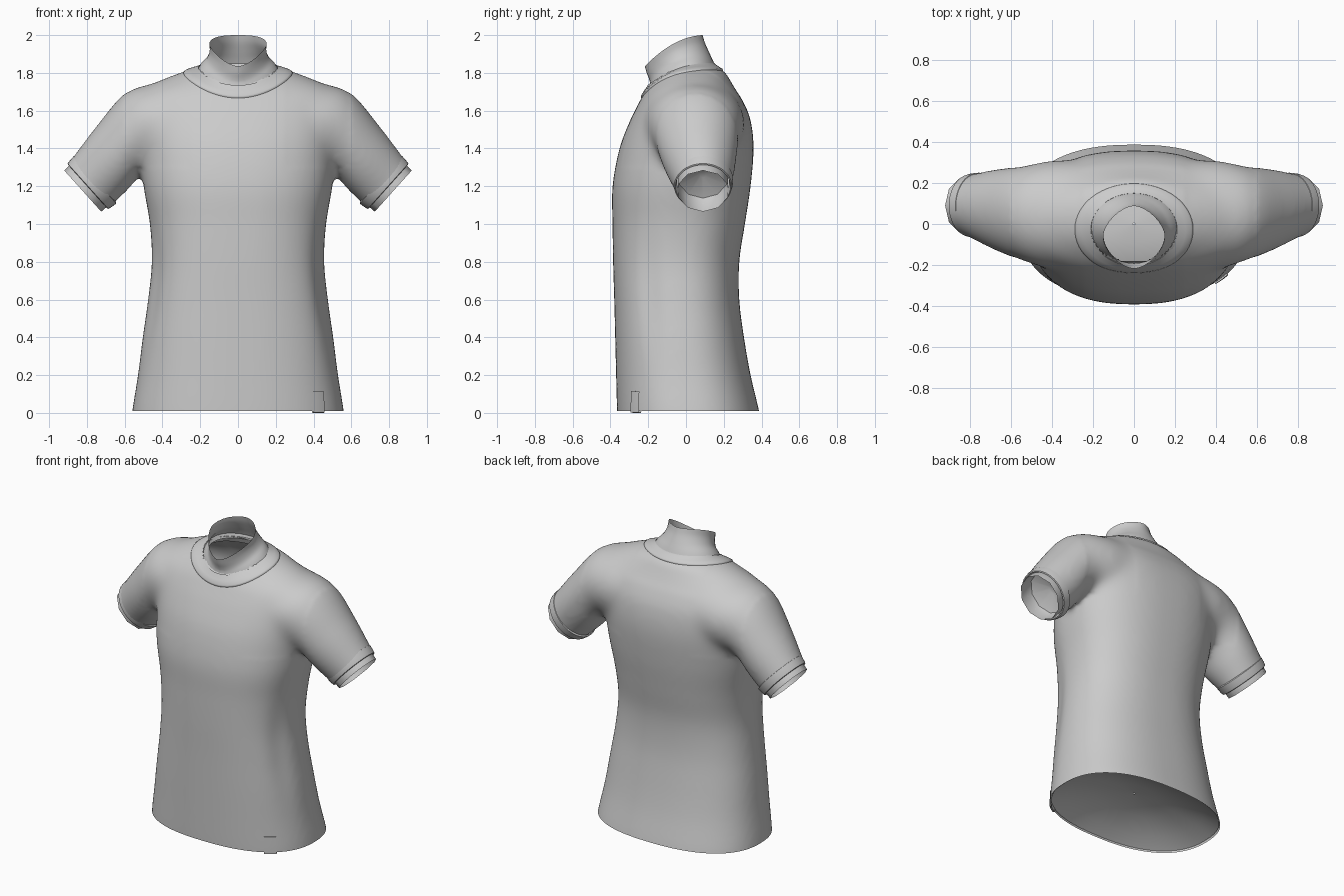
import bpy, bmesh, math
from mathutils import Vector
from mathutils.bvhtree import BVHTree

if "Cube" in bpy.data.objects:
    bpy.data.objects.remove(bpy.data.objects["Cube"])

grey = bpy.data.materials.new("plain_grey")
grey.use_nodes = True
grey.diffuse_color = (0.6, 0.6, 0.6, 1)
grey.node_tree.nodes["Principled BSDF"].inputs["Base Color"].default_value = (0.6, 0.6, 0.6, 1)


def catmull(rows, steps):
    """Smoothly resample a list of parameter rows."""
    out = []
    for i in range(len(rows) - 1):
        a, b, c, d = (rows[min(max(k, 0), len(rows) - 1)] for k in range(i - 1, i + 3))
        for s in range(steps):
            t = s / steps
            out.append([0.5 * (2 * q + (r - p) * t + (2 * p - 5 * q + 4 * r - w) * t * t
                               + (3 * q - p - 3 * r + w) * t ** 3)
                        for p, q, r, w in zip(a, b, c, d)])
    return out + [list(rows[-1])]


def loft(bm, rings, caps=False):
    """Skin closed rings of equal length."""
    vs = [[bm.verts.new(p) for p in ring] for ring in rings]
    n = len(vs[0])
    faces = [bm.faces.new((a[i], a[(i + 1) % n], b[(i + 1) % n], b[i]))
             for a, b in zip(vs, vs[1:]) for i in range(n)]
    if caps:
        faces += [bm.faces.new(vs[0]), bm.faces.new(vs[-1])]
    bmesh.ops.recalc_face_normals(bm, faces=faces)


def finish(name, bm, angle=40):
    me = bpy.data.meshes.new(name)
    bm.to_mesh(me)
    bm.free()
    me.materials.append(grey)
    ob = bpy.data.objects.new(name, me)
    bpy.context.collection.objects.link(ob)
    bpy.ops.object.select_all(action="DESELECT")
    ob.select_set(True)
    bpy.context.view_layer.objects.active = ob
    bpy.ops.object.shade_smooth_by_angle(angle=math.radians(angle))
    return ob


def power(v, e):
    return math.copysign(abs(v) ** e, v)


def section(z, hw, yf, yb, p, n=64):
    """Rounded body slice with a shallow drape fold at each front side."""
    ring = []
    for i in range(n):
        a = math.tau * i / n
        c, s = math.cos(a), math.sin(a)
        fold = 0.04 * math.exp(-((s + 0.35) / 0.2) ** 2 - ((z - 0.65) / 0.35) ** 2)
        ring.append(Vector((hw * power(c, 2 / p) * (1 - fold),
                            (yf + yb) / 2 + (yb - yf) / 2 * power(s, 2 / p) * (1 - fold), z)))
    return ring


def loop(hw, yf, yb, zf, zs, zb, p=2, n=64):
    """Tilted neck loop with front, side and back heights."""
    ring = []
    for i in range(n):
        a = math.tau * i / n
        c, s = power(math.cos(a), 2 / p), power(math.sin(a), 2 / p)
        ring.append(Vector((hw * c, (yf + yb) / 2 + (yb - yf) / 2 * s,
                            zs + (zb - zf) / 2 * s + ((zb + zf) / 2 - zs) * s * s)))
    return ring


def arm_ring(side, xt, zt, xb, zb, yf, yb, n=40, grow=0):
    """Slanted sleeve ring between a top and a bottom point."""
    top, bot = Vector((xt, 0, zt)), Vector((xb, 0, zb))
    mid, half = (top + bot) / 2, (top - bot) / 2
    half += half.normalized() * grow
    ring = []
    for i in range(n):
        a = math.tau * i / n
        q = mid + half * math.cos(a)
        q.y = (yf + yb) / 2 + ((yb - yf) / 2 + grow) * math.sin(a)
        ring.append(Vector((q.x * side, q.y, q.z)))
    return ring


# Shirt body: height, half width, front, back, squareness
body = [(-0.08, 0.565, -0.36, 0.40, 2.4), (0.01, 0.56, -0.365, 0.387, 2.4),
        (0.2, 0.53, -0.37, 0.342, 2.4), (0.4, 0.505, -0.375, 0.307, 2.4),
        (0.6, 0.477, -0.38, 0.282, 2.4), (0.8, 0.457, -0.386, 0.282, 2.4),
        (1.0, 0.467, -0.389, 0.312, 2.4), (1.2, 0.50, -0.389, 0.342, 2.4),
        (1.4, 0.52, -0.352, 0.358, 2.4), (1.55, 0.54, -0.295, 0.342, 2.4),
        (1.65, 0.555, -0.245, 0.302, 2.3), (1.7, 0.54, -0.217, 0.27, 2.1),
        (1.75, 0.44, -0.18, 0.24, 2), (1.805, 0.3, -0.13, 0.205, 2), (1.835, 0.19, -0.08, 0.15, 2)]

# Sleeve: top x, top z, bottom x, bottom z, front, back
sleeve = [(0.27, 1.77, 0.26, 1.3, -0.23, 0.31), (0.44, 1.745, 0.38, 1.3, -0.22, 0.31),
          (0.595, 1.695, 0.485, 1.285, -0.18, 0.283), (0.755, 1.51, 0.59, 1.175, -0.125, 0.265),
          (0.9, 1.318, 0.688, 1.082, -0.06, 0.24), (0.95, 1.258, 0.738, 1.027, -0.05, 0.235)]

# Fuse body and sleeves into one skin
bm = bmesh.new()
loft(bm, [section(*r) for r in catmull(body, 4)], True)
for side in (-1, 1):
    loft(bm, [arm_ring(side, *r) for r in catmull(sleeve, 6)], True)
shirt = finish("shirt", bm)
remesh = shirt.modifiers.new("fuse", "REMESH")
remesh.mode = "VOXEL"
remesh.voxel_size = 0.016
fused = shirt.evaluated_get(bpy.context.evaluated_depsgraph_get())
bm = bmesh.new()
bm.from_mesh(fused.to_mesh())
bpy.data.objects.remove(shirt)
armhole = [v for v in bm.verts if 0.25 < abs(v.co.x) < 0.6 and v.co.z > 1.3]
for verts, times in ((bm.verts, 6), (armhole, 20)):
    for _ in range(times):
        bmesh.ops.smooth_vert(bm, verts=verts, factor=0.5, use_axis_x=True, use_axis_y=True, use_axis_z=True)
bm.normal_update()
tree = BVHTree.FromBMesh(bm)

# Open the hem, the cuffs and the neck
bmesh.ops.bisect_plane(bm, geom=bm.verts[:] + bm.edges[:] + bm.faces[:], plane_co=(0, 0, 0.01),
                       plane_no=(0, 0, -1), clear_outer=True)
for side in (-1, 1):
    def on_arm(e):
        return all(v.co.x * side > 0.53 and v.co.z > 0.95 for v in e.verts)
    geom = [v for v in bm.verts if v.co.x * side > 0.53 and v.co.z > 0.95]
    geom += [e for e in bm.edges if on_arm(e)] + [f for f in bm.faces if on_arm(f)]
    bmesh.ops.bisect_plane(bm, geom=geom, plane_co=(0.794 * side, 0, 1.2),
                           plane_no=(0.74 * side, 0, -0.67), clear_outer=True)
hole = [v for v in bm.verts if v.co.z > 1.6 and (v.co.x / 0.2) ** 2 + ((v.co.y + 0.03) / 0.15) ** 2 < 1]
bmesh.ops.delete(bm, geom=hole, context="VERTS")
finish("shirt", bm)

# Hollow lining closing the underside
bm = bmesh.new()
lining = []
for scale, z in ((0.985, 0.02), (0.8, 0.07), (0.5, 0.12), (0.25, 0.145), (0.01, 0.15)):
    lining.append([Vector((p.x * scale, p.y * scale, z)) for p in section(*body[1])])
loft(bm, lining)
finish("underside_lining", bm)


def snap(p, offset):
    co, no, _, _ = tree.find_nearest(p)
    return co + no * offset


# Collar band lying on the shirt
outer = loop(0.29, -0.24, 0.2, 1.667, 1.8, 1.815)
inner = loop(0.21, -0.203, 0.15, 1.735, 1.828, 1.852)
rings = []
for t, lift in ((0, -0.006), (0.03, 0.004), (0.15, 0.008), (0.5, 0.009), (0.9, 0.007), (1, 0)):
    rings.append([snap(a.lerp(b, t), lift).lerp(a.lerp(b, t), t * t) for a, b in zip(outer, inner)])
rings.append([Vector((p.x * 0.95, p.y * 0.95, p.z - 0.03)) for p in inner])
bm = bmesh.new()
loft(bm, rings)
finish("collar_band", bm, 60)

# Open neck rising from the collar: loop values, then roundness
neck = [(0.25, -0.205, 0.18, 1.65, 1.76, 1.775, 2), (0.2, -0.192, 0.145, 1.735, 1.838, 1.86, 2),
        (0.165, -0.195, 0.122, 1.765, 1.875, 1.91, 1.9), (0.15, -0.208, 0.1, 1.8, 1.915, 1.96, 1.75),
        (0.152, -0.218, 0.088, 1.835, 1.955, 2.0, 1.65)]
bm = bmesh.new()
loft(bm, [loop(*r, n=32) for r in catmull(neck, 4)])
finish("neck", bm)

# Cuff bands and the hollow arm ends inside them
cuff = sleeve[4]
axis = Vector((0.74, 0, -0.67))


def slide(d):
    k = axis * d
    return (cuff[0] + k.x, cuff[1] + k.z, cuff[2] + k.x, cuff[3] + k.z, cuff[4], cuff[5])


for side, name in ((1, "left"), (-1, "right")):
    bm = bmesh.new()
    loft(bm, [arm_ring(side, *slide(d), grow=g) for d, g in
              ((-0.055, 0.0), (-0.05, 0.01), (-0.02, 0.007), (0.0, 0.003), (0.003, -0.004), (-0.03, -0.012))])
    finish(name + "_cuff", bm)
    bm = bmesh.new()
    loft(bm, [arm_ring(side, *slide(d), n=10, grow=g) for d, g in
              ((0.038, -0.012), (-0.03, -0.01), (-0.06, -0.02), (-0.1, -0.13))])
    bmesh.ops.holes_fill(bm, edges=[e for e in bm.edges if e.is_boundary and
                                    all((abs(v.co.x) - 0.794) * 0.74 - (v.co.z - 1.2) * 0.67 < -0.05
                                        for v in e.verts)], sides=10)
    finish(name + "_arm_end", bm, 50)

# Hem tag folded over the lower edge
bm = bmesh.new()
cols = []
for i in range(7):
    x = 0.39 + 0.095 * i / 6
    rows = [snap(Vector((x, -0.28, 0.115 - 0.112 * k / 5)), 0.008) for k in range(6)]
    rows.insert(0, snap(rows[0], -0.004))
    rows += [rows[-1] + Vector((-0.004, 0.012, -0.003)), rows[-1] + Vector((-0.012, 0.02, 0.06))]
    cols.append([bm.verts.new((p.x, p.y, max(p.z, 0))) for p in rows])
for a, b in zip(cols, cols[1:]):
    for k in range(len(a) - 1):
        bm.faces.new((a[k], a[k + 1], b[k + 1], b[k]))
finish("hem_tag", bm)
